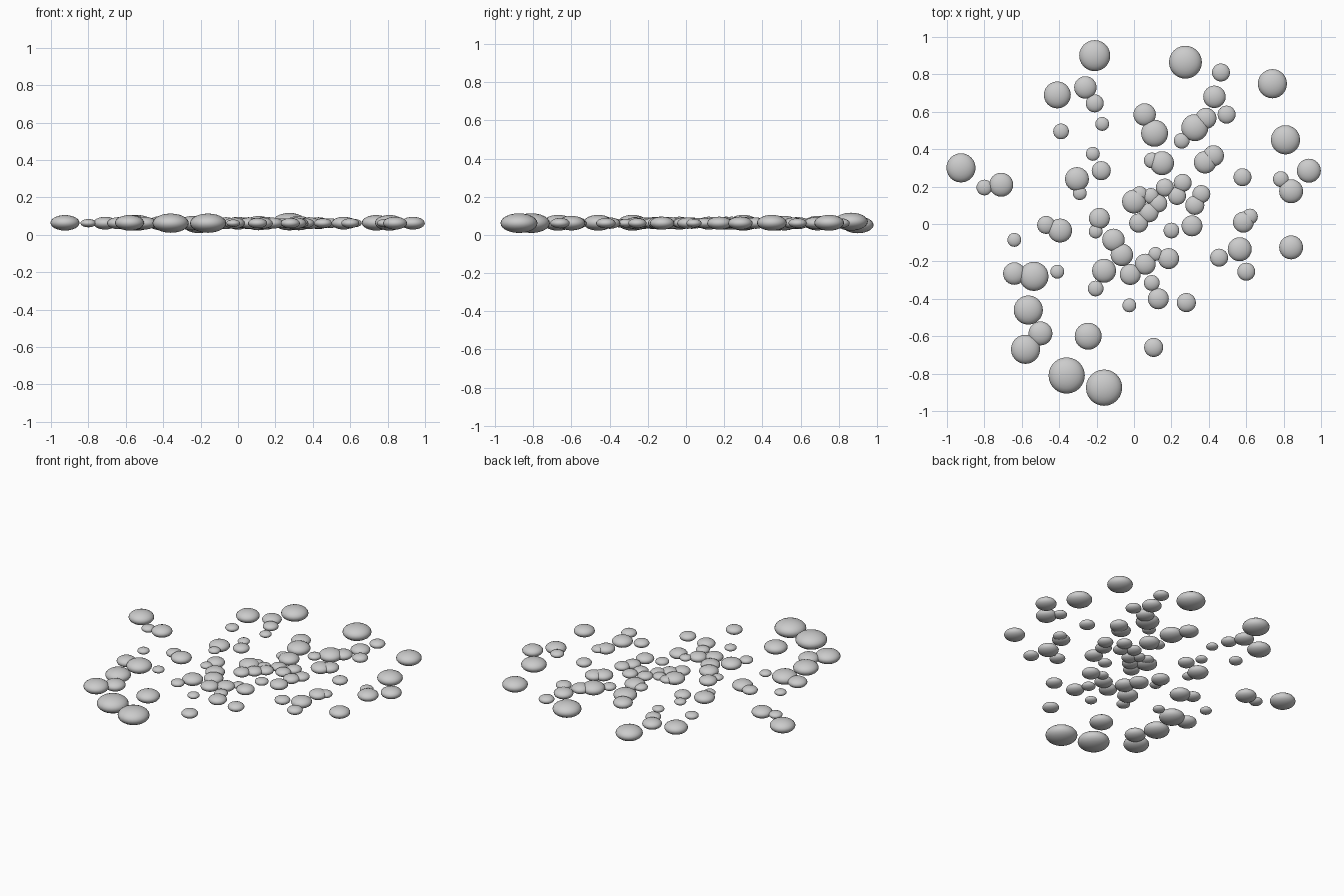
import bpy
import bmesh
from mathutils import Matrix

default_cube = bpy.data.objects.get("Cube")
if default_cube:
    bpy.data.objects.remove(default_cube, do_unlink=True)

FLATNESS = 0.53        # pebble height relative to its width
CENTRE_HEIGHT = 0.062  # all pebbles float around one level


def make_material(name, colour):
    material = bpy.data.materials.new(name)
    material.use_nodes = True
    material.diffuse_color = colour
    shader = material.node_tree.nodes["Principled BSDF"]
    shader.inputs["Base Color"].default_value = colour
    return material


stone_grey = make_material("stone_grey", (0.6, 0.6, 0.6, 1))


def make_pebble_mesh(name, radius):
    """Smooth flattened sphere shared by every pebble of one size."""
    mesh = bpy.data.meshes.new(name)
    shape = bmesh.new()
    bmesh.ops.create_uvsphere(shape, u_segments=24, v_segments=12, radius=radius,
                              matrix=Matrix.Diagonal((1, 1, FLATNESS, 1)))
    for face in shape.faces:
        face.smooth = True
    shape.to_mesh(mesh)
    shape.free()
    mesh.materials.append(stone_grey)
    return mesh


def scatter(size_name, radius, places, height=CENTRE_HEIGHT):
    """Place pebbles of one size at the given ground positions."""
    mesh = make_pebble_mesh(size_name + "_pebble", radius)
    for number, (x, y) in enumerate(places, start=1):
        pebble = bpy.data.objects.new(f"{size_name}_pebble_{number}", mesh)
        pebble.location = (x, y, height)
        bpy.context.collection.objects.link(pebble)


# Smallest pebbles, between the others
scatter("tiny", 0.037, [
    (-.17, .535), (-.22, .375), (-.29, .165), (-.205, -.04),
    (-.64, -.085), (.115, -.16), (-.025, -.435), (-.41, -.255)])

scatter("very_small", 0.042, [
    (-.39, .495), (.255, .445), (.785, .24), (.095, .34),
    (-.8, .195), (.03, .16), (.09, .15), (.2, -.035),
    (.62, .04), (.095, -.315), (-.205, -.345)])

scatter("small", 0.048, [
    (.465, .81), (-.21, .645), (.58, .25), (.26, .22),
    (.165, .195), (.23, .15), (.36, .16), (.13, .11),
    (-.47, -.005), (.455, -.18), (.6, -.255), (.495, .585)])

# Middle sizes, mostly around the centre
scatter("lower_medium", 0.051, [
    (-.175, .285), (.325, .1), (.025, .005),
    (.08, .06), (.28, -.42), (.105, -.66)])

scatter("medium", 0.056, [
    (.385, .565), (.425, .365), (-.185, .03),
    (.31, -.01), (.585, .01), (-.02, -.27),
    (.06, -.215), (.185, -.185), (.13, -.4)])

scatter("upper_medium", 0.06, [
    (-.26, .73), (.057, .585), (.38, .33), (-.11, -.085),
    (-.64, -.265), (.43, .68), (-.065, -.165)])

scatter("fairly_large", 0.064, [
    (.15, .325), (-.305, .24), (.935, .285), (.84, .175),
    (.565, -.135), (.84, -.125), (-.5, -.585), (-.71, .21),
    (0, .12), (-.395, -.035), (-.16, -.25)])

# Large pebbles around the rim
scatter("large", 0.072, [
    (-.41, .69), (.11, .485), (.325, .515), (-.245, -.6)])

scatter("very_large", 0.078, [
    (.74, .75), (.81, .45), (-.925, .3),
    (-.535, -.28), (-.565, -.46), (-.58, -.67)], height=0.064)

scatter("low_rim", 0.083, [(-.21, .9)], height=0.053)
scatter("high_rim", 0.088, [(.275, .865)], height=0.07)
scatter("giant", 0.097, [(-.36, -.81), (-.16, -.875)])
